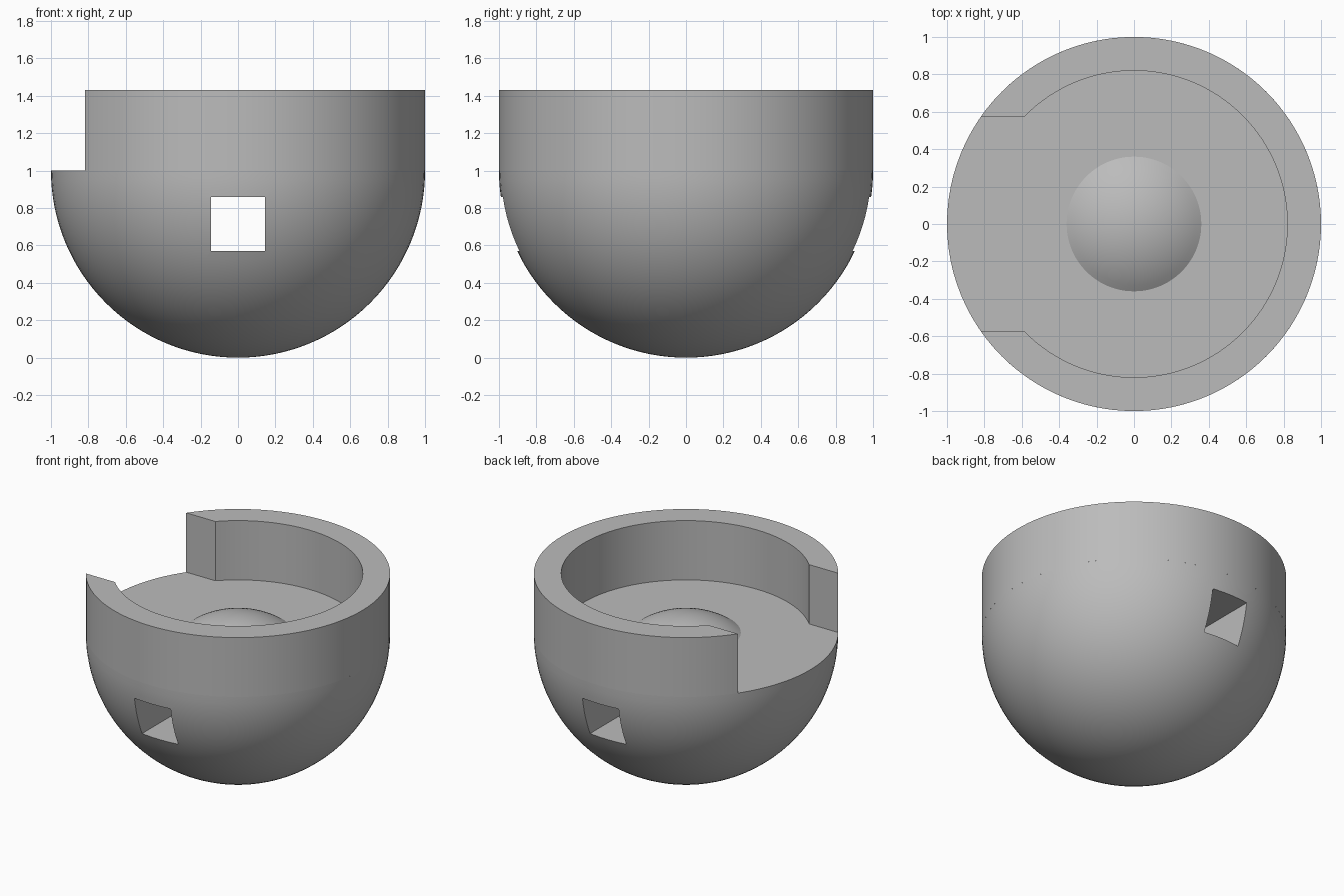
import bpy, bmesh, math
from mathutils import Matrix, Vector

if "Cube" in bpy.data.objects:
    bpy.data.objects.remove(bpy.data.objects["Cube"])

SEG = 96
WALL_TOP, FLOOR = 1.43, 1.0
OUTER, INNER, GAP = 1.0, 0.82, 0.575

grey = bpy.data.materials.new("grey plastic")
grey.diffuse_color = (0.5, 0.5, 0.5, 1)
grey.use_nodes = True
grey.node_tree.nodes["Principled BSDF"].inputs["Base Color"].default_value = grey.diffuse_color


def finish(name, bm):
    bmesh.ops.recalc_face_normals(bm, faces=bm.faces)
    mesh = bpy.data.meshes.new(name)
    bm.to_mesh(mesh)
    bm.free()
    mesh.materials.append(grey)
    ob = bpy.data.objects.new(name, mesh)
    bpy.context.collection.objects.link(ob)
    return ob


def smooth(ob):
    bpy.ops.object.select_all(action='DESELECT')
    ob.select_set(True)
    bpy.context.view_layer.objects.active = ob
    bpy.ops.object.shade_smooth_by_angle(angle=math.radians(28))


# Base: half ball with a flat floor and a shallow central dome, lathed
dome_r, slope = 0.36, math.radians(36)
ball = dome_r / math.sin(slope)
profile = [(math.sin(a), 1 - math.cos(a))
           for a in (math.pi / 2 * i / 32 for i in range(33))]
profile += [(ball * math.sin(a), FLOOR + ball * (math.cos(a) - math.cos(slope)))
            for a in (slope * (1 - i / 10) for i in range(11))]
bm = bmesh.new()
verts = [bm.verts.new((x, 0, z)) for x, z in profile]
edges = [bm.edges.new(p) for p in zip(verts, verts[1:])]
bmesh.ops.spin(bm, geom=verts + edges, axis=(0, 0, 1), cent=(0, 0, 0),
               angle=2 * math.pi, steps=SEG, use_duplicate=False)
bmesh.ops.remove_doubles(bm, verts=bm.verts, dist=1e-4)
base = finish("bowl_base", bm)

# Square tunnel running front to back through the base
bm = bmesh.new()
bmesh.ops.create_cube(bm, size=1, matrix=Matrix.Translation((0, 0, 0.715))
                      @ Matrix.Diagonal((0.29, 3, 0.29, 1)))
cutter = finish("tunnel_cutter", bm)
mod = base.modifiers.new("tunnel", 'BOOLEAN')
mod.operation, mod.solver, mod.object = 'DIFFERENCE', 'EXACT', cutter
bpy.context.view_layer.objects.active = base
bpy.ops.object.modifier_apply(modifier=mod.name)
bpy.data.objects.remove(cutter)
smooth(base)

# Rim wall: ring open on the left side, with parallel gap faces
bm = bmesh.new()
rows = []
for i in range(SEG + 1):
    t = 2 * i / SEG - 1
    row = []
    for r in (OUTER, INNER):
        a = t * (math.pi - math.asin(GAP / r))
        row += [Vector((r * math.cos(a), r * math.sin(a), z)) for z in (FLOOR, WALL_TOP)]
    rows.append([bm.verts.new(v) for v in row])
for a, b in zip(rows, rows[1:]):
    for j, k in ((0, 1), (1, 3), (3, 2)):
        bm.faces.new((a[j], a[k], b[k], b[j]))
for r in (rows[0], rows[-1]):
    bm.faces.new((r[0], r[1], r[3], r[2]))
smooth(finish("rim_wall", bm))
